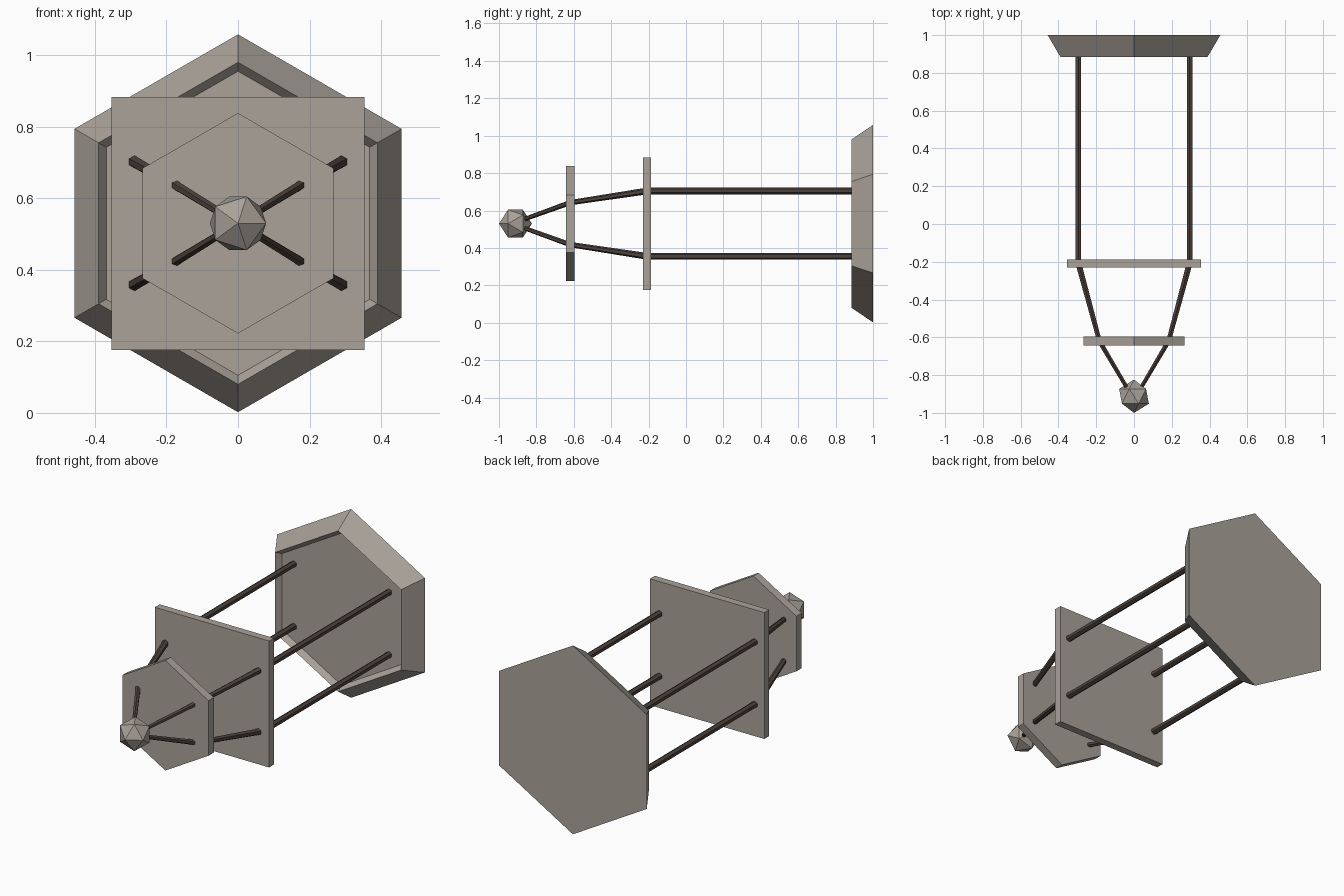
import bpy, bmesh, math
from mathutils import Vector, Matrix

if "Cube" in bpy.data.objects:
    bpy.data.objects.remove(bpy.data.objects["Cube"])

CZ = 0.53  # height of the long axis


def material(name, rgb):
    m = bpy.data.materials.new(name)
    m.diffuse_color = (*rgb, 1)
    m.use_nodes = True
    m.node_tree.nodes["Principled BSDF"].inputs["Base Color"].default_value = m.diffuse_color
    return m


STONE = material("warm grey", (0.40, 0.36, 0.32))
ROD = material("dark brown", (0.075, 0.055, 0.045))


def finish(name, bm, mat):
    bmesh.ops.recalc_face_normals(bm, faces=bm.faces)
    me = bpy.data.meshes.new(name)
    bm.to_mesh(me)
    bm.free()
    me.materials.append(mat)
    ob = bpy.data.objects.new(name, me)
    bpy.context.collection.objects.link(ob)
    return ob


def loft(name, sides, start, rings, mat):
    """Polygon rings (radius, y) joined along y and capped at both ends."""
    bm = bmesh.new()
    loops = []
    for r, y in rings:
        angles = [start + math.tau * i / sides for i in range(sides)]
        loops.append([bm.verts.new((r * math.cos(a), y, CZ + r * math.sin(a))) for a in angles])
    for a, b in zip(loops, loops[1:]):
        for i in range(sides):
            j = (i + 1) % sides
            bm.faces.new((a[i], a[j], b[j], b[i]))
    bm.faces.new(loops[0])
    bm.faces.new(loops[-1])
    return finish(name, bm, mat)


def rod(name, p, q, r1, r2):
    """Tapered six-sided rod from p to q."""
    p, q = Vector(p), Vector(q)
    d = q - p
    bm = bmesh.new()
    m = Matrix.Translation((p + q) / 2) @ d.to_track_quat('Z', 'Y').to_matrix().to_4x4()
    bmesh.ops.create_cone(bm, cap_ends=True, segments=6, radius1=r1, radius2=r2,
                          depth=d.length, matrix=m)
    return finish(name, bm, ROD)


# Back dish with shallow recess on its front, and the two plates
loft("back_dish", 6, math.pi / 2, [(0.528, 1.0), (0.45, 0.885), (0.425, 0.915)], STONE)
loft("square_plate", 4, math.pi / 4, [(0.5, -0.23), (0.5, -0.187)], STONE)
loft("hexagon_plate", 6, math.pi / 2, [(0.308, -0.642), (0.308, -0.595)], STONE)

# Faceted ball at the front tip
bm = bmesh.new()
bmesh.ops.create_icosphere(bm, subdivisions=1, radius=0.088,
                           matrix=Matrix.Translation((0, -0.912, CZ)) @ Matrix.Rotation(math.pi / 2, 4, 'X'))
finish("front_ball", bm, STONE)

# Four struts, each bending at the two plates
for sx, side in ((-1, "left"), (1, "right")):
    for sz, level in ((-1, "lower"), (1, "upper")):
        tip = (0, -0.93, CZ)
        mid = (sx * 0.183, -0.62, CZ + sz * 0.112)
        knee = (sx * 0.295, -0.205, CZ + sz * 0.175)
        end = (sx * 0.295, 0.92, CZ + sz * 0.175)
        rod(f"{level}_{side}_front_rod", tip, mid, 0.011, 0.014)
        rod(f"{level}_{side}_middle_rod", mid, knee, 0.014, 0.018)
        rod(f"{level}_{side}_back_rod", knee, end, 0.018, 0.018)
